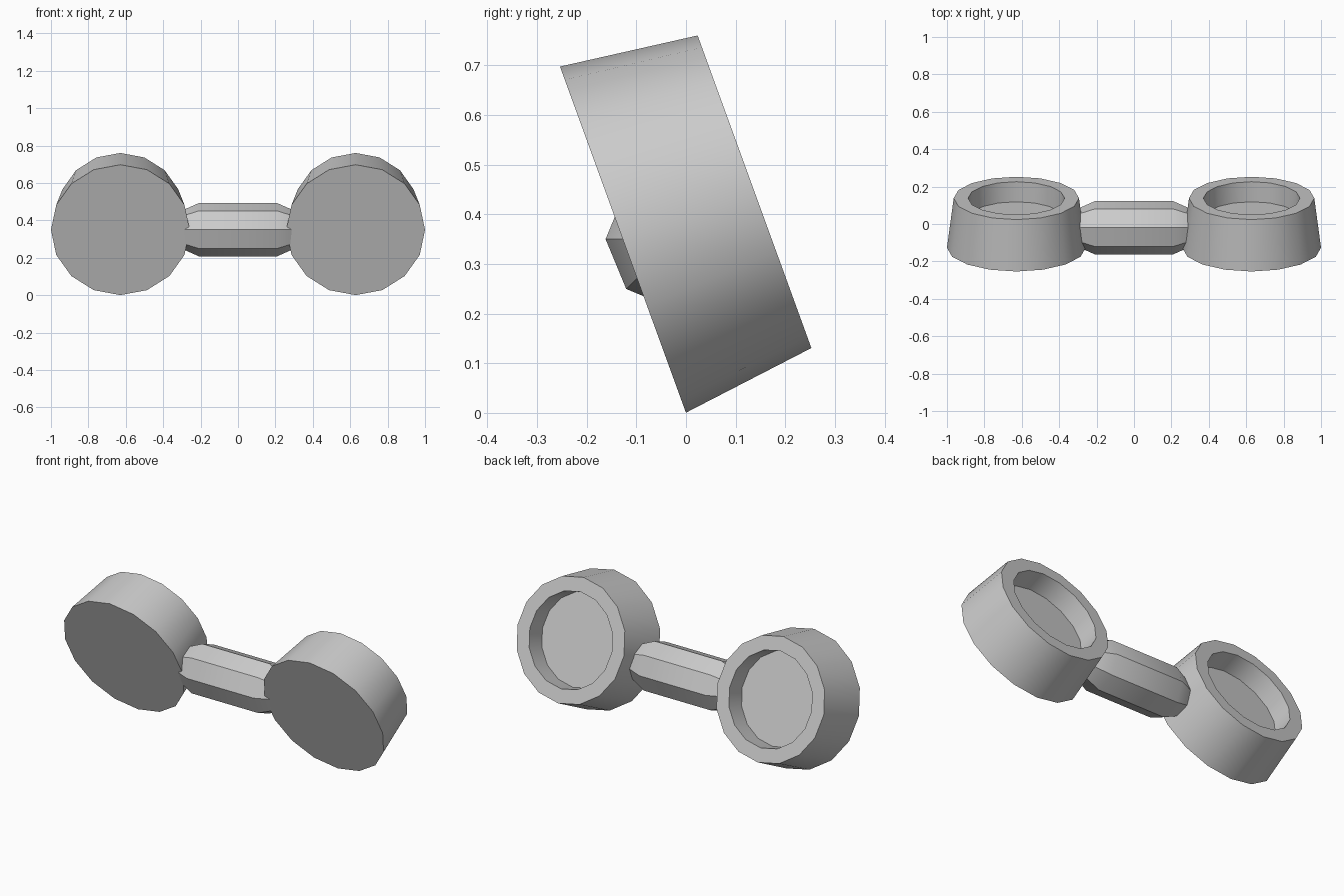
import bpy, bmesh
from math import cos, sin, pi, radians
from mathutils import Matrix

if "Cube" in bpy.data.objects:
    bpy.data.objects.remove(bpy.data.objects["Cube"])


def lathe(name, rings, sides, matrix, angle):
    """Closed solid from (radius, height) rings around local z."""
    bm = bmesh.new()
    loops = []
    for r, h in rings:
        loops.append([bm.verts.new((r * cos(2 * pi * i / sides), r * sin(2 * pi * i / sides), h))
                      for i in range(sides)])
    for a, b in zip(loops, loops[1:]):
        for i in range(sides):
            j = (i + 1) % sides
            bm.faces.new((a[i], a[j], b[j], b[i]))
    bm.faces.new(loops[0][::-1])
    bm.faces.new(loops[-1])
    bmesh.ops.recalc_face_normals(bm, faces=bm.faces)
    mesh = bpy.data.meshes.new(name)
    bm.to_mesh(mesh)
    bm.free()
    obj = bpy.data.objects.new(name, mesh)
    bpy.context.collection.objects.link(obj)
    obj.matrix_world = matrix
    bpy.ops.object.select_all(action='DESELECT')
    obj.select_set(True)
    bpy.context.view_layer.objects.active = obj
    bpy.ops.object.shade_smooth_by_angle(angle=radians(angle))
    return obj


# Tilted end cups: flat front, tapered side, recessed back
cup_rings = [(0.371, 0), (0.335, 0.282), (0.258, 0.282), (0.252, 0.17)]
for side, label in ((-1, "left"), (1, "right")):
    place = Matrix.Translation((side * 0.629, -0.127, 0.349)) @ Matrix.Rotation(radians(-70), 4, 'X')
    lathe(label + "_cup", cup_rings, 16, place, 30)

# Octagonal bar with chamfered ends joining the cups
bar_rings = [(0.102, -0.30), (0.142, -0.21), (0.142, 0.21), (0.102, 0.30)]
lathe("connecting_bar", bar_rings, 8,
      Matrix.Translation((0, -0.02, 0.35)) @ Matrix.Rotation(pi / 2, 4, 'Y'), 30)
